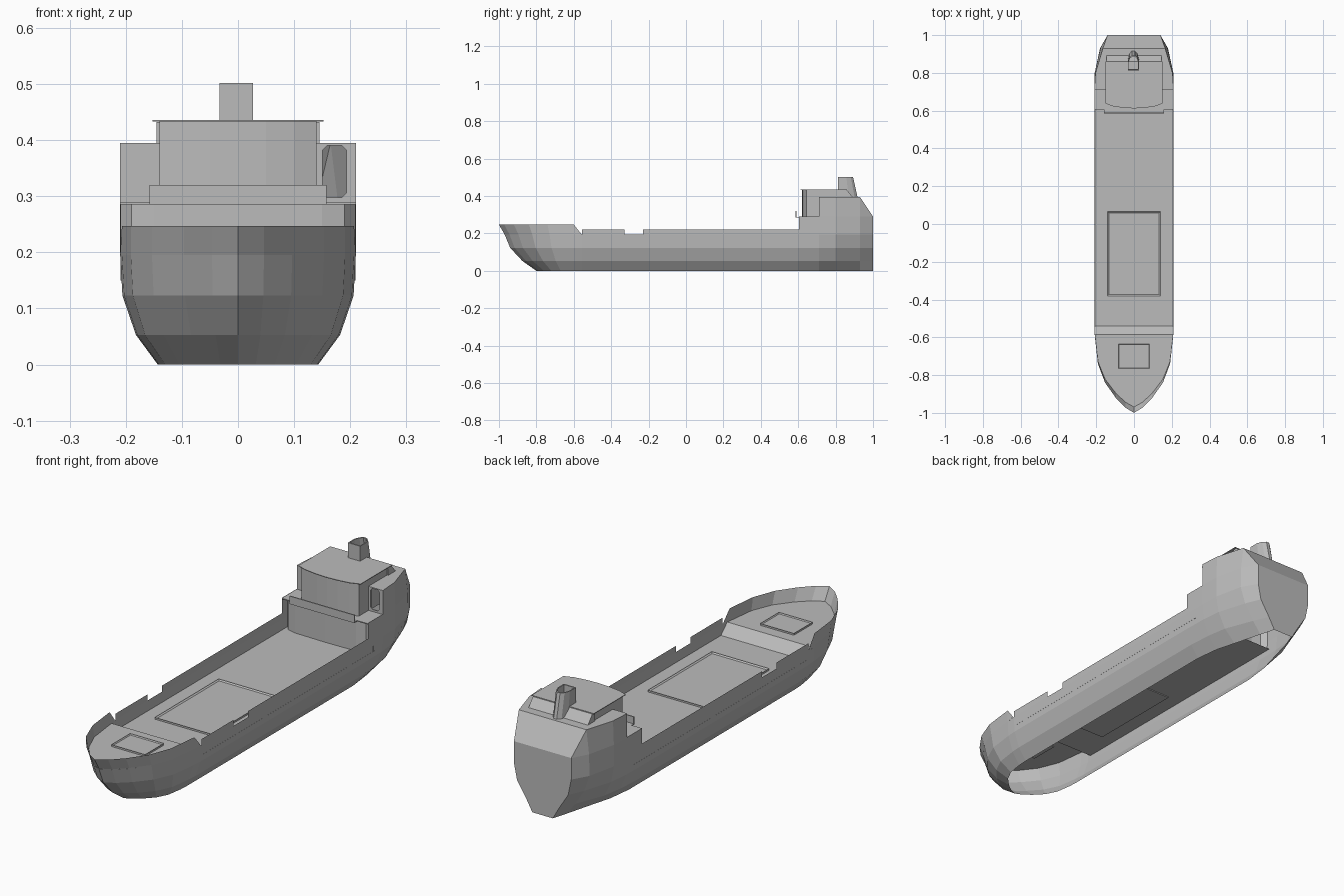
import bpy, bmesh
from mathutils import Vector

if "Cube" in bpy.data.objects:
    bpy.data.objects.remove(bpy.data.objects["Cube"], do_unlink=True)

GREY = (0.5, 0.5, 0.5, 1)
paint = bpy.data.materials.new("plain_grey")
paint.use_nodes = True
paint.diffuse_color = GREY
paint.node_tree.nodes["Principled BSDF"].inputs["Base Color"].default_value = GREY


def finish(name, bm, mirror=False):
    bmesh.ops.remove_doubles(bm, verts=bm.verts, dist=0.0002)
    bmesh.ops.recalc_face_normals(bm, faces=bm.faces)
    mesh = bpy.data.meshes.new(name)
    bm.to_mesh(mesh)
    bm.free()
    mesh.materials.append(paint)
    ob = bpy.data.objects.new(name, mesh)
    bpy.context.collection.objects.link(ob)
    if mirror:
        mod = ob.modifiers.new("mirror", 'MIRROR')
        mod.use_clip = True
    return ob


def skin(name, *strips, mirror=True):
    """Each strip is a list of equally long rows of points, joined by quads."""
    bm = bmesh.new()
    for rows in strips:
        grid = [[bm.verts.new(p) for p in row] for row in rows]
        for a, b in zip(grid, grid[1:]):
            for i in range(len(a) - 1):
                bm.faces.new((a[i], a[i + 1], b[i + 1], b[i]))
    bmesh.ops.dissolve_degenerate(bm, dist=0.0002, edges=bm.edges)
    return finish(name, bm, mirror)


def prism(name, pts, offset, mirror=False):
    """Closed solid swept from a flat outline by an offset."""
    bm = bmesh.new()
    face = bm.faces.new([bm.verts.new(p) for p in pts])
    out = bmesh.ops.extrude_face_region(bm, geom=[face], use_keep_orig=True)
    bmesh.ops.translate(bm, vec=Vector(offset),
                        verts=[v for v in out["geom"] if isinstance(v, bmesh.types.BMVert)])
    return finish(name, bm, mirror)


def box(name, x0, x1, y0, y1, z0, z1):
    return prism(name, [(x0, y0, z0), (x1, y0, z0), (x1, y1, z0), (x0, y1, z0)], (0, 0, z1 - z0))


def outline(half, z):
    """Full outline from a half profile that begins on the centreline."""
    return [(x, y, z) for x, y in half] + [(-x, y, z) for x, y in reversed(half) if x > 0]


# Hull waterlines: height, stem position, half breadth, and half breadths aft
DECK, FORE = 0.15, 0.192
levels = [(0, -0.80, 0.143, (0.13, 0.105, 0.07, 0.05)),
          (0.053, -0.875, 0.182, (0.175, 0.16, 0.11, 0.08)),
          (0.123, -0.94, 0.206, (0.204, 0.195, 0.155, 0.125)),
          (0.195, -0.97, 0.21, (0.21, 0.208, 0.18, 0.14))]
bow_curve = [(0, 0), (0.07, 0.22), (0.2, 0.46), (0.4, 0.73), (0.65, 0.91), (1, 0.985)]
aft = (0.71, 0.8, 0.93, 1.0)


def bow(z, stem, w):
    return [(w * f, stem + t * (-0.6 - stem), z) for t, f in bow_curve]


rows = [bow(z, s, w) + [(w, y, z) for y in (-0.555, -0.33, 0, 0.3, 0.6)]
        + [(x, y, z) for x, y in zip(widths, aft)] for z, s, w, widths in levels]
knuckle = bow(*levels[3][:3])
rim = bow(0.247, -1.0, 0.21)


def side(y0, y1, top):
    return [[(0.21, y0, 0.195), (0.21, y1, 0.195)], [(0.21, y0, top), (0.21, y1, top)]]


upper = [[(x, y, 0.29) for x, y in zip((0.21, 0.208, 0.178, 0.14), aft)],
         [(0.21, 0.71, 0.395), (0.204, 0.8, 0.395), (0.165, 0.93, 0.395), (0.14, 1.0, 0.29)]]
skin("hull", rows, [rows[3][-4:]] + upper)
skin("bow_bulwark", [knuckle + [(0.21, -0.56, 0.195)], rim + [(0.21, -0.56, 0.197)]])
skin("side_bulwark", side(-0.555, -0.33, 0.222), side(-0.23, 0.605, 0.222), side(0.605, 0.71, 0.29))

# Transom, sloping stern panel and top deck aft
edge = [r[-1] for r in rows] + [upper[0][-1]]
skin("transom", [[(0, 1.0, p[2]) for p in edge], edge])
top = upper[1][:3]
skin("stern_panel", [[(0, 0.93, 0.395), top[2]], [(0, 1.0, 0.29), edge[-1]]])
skin("aft_deck", [[(0, p[1], p[2]) for p in top], top])

# Decks
fore = [(x * 0.995, y, FORE) for x, y, z in knuckle] + [(0.208, -0.585, FORE)]
skin("forecastle_deck", [[(0, y, z) for x, y, z in fore], fore])
skin("main_deck", [[(0, -0.585, FORE), (0.208, -0.585, FORE)],
                   [(0, -0.54, DECK), (0.208, -0.54, DECK)],
                   [(0, 0.66, DECK), (0.208, 0.66, DECK)]])


# Hatches with an inset lid
def hatch(name, w, y0, y1, z, rim_w):
    ob = box(name, -w, w, y0, y1, z - 0.004, z + 0.008)
    bm = bmesh.new()
    bm.from_mesh(ob.data)
    bm.faces.ensure_lookup_table()
    lid = max(bm.faces, key=lambda f: f.calc_center_median().z)
    bmesh.ops.inset_region(bm, faces=[lid], thickness=rim_w)
    bmesh.ops.translate(bm, verts=lid.verts, vec=(0, 0, -0.005))
    bm.to_mesh(ob.data)
    bm.free()


hatch("cargo_hatch", 0.14, -0.38, 0.065, DECK, 0.009)
hatch("fore_hatch", 0.082, -0.765, -0.635, FORE, 0.005)

# Lower house front and bridge deck with its front screen
front = [(0, 0.607), (0.15, 0.61), (0.19, 0.62), (0.209, 0.645)]
skin("lower_house_front", [[(x, y, DECK) for x, y in front], [(x, y, 0.287) for x, y in front]])
prism("bridge_deck", outline([(0, 0.585), (0.158, 0.585), (0.158, 0.605), (0.21, 0.605),
                              (0.21, 0.712)], 0.285) , (0, 0, 0.004))
box("bridge_screen", -0.158, 0.158, 0.585, 0.59, 0.287, 0.32)

# Wheelhouse, roof and sloping casing behind it
prism("wheelhouse", outline([(0, 0.62), (0.05, 0.622), (0.1, 0.63), (0.14, 0.643),
                             (0.14, 0.855)], 0.287), (0, 0, 0.147))
prism("roof", outline([(0, 0.612), (0.055, 0.615), (0.11, 0.623), (0.152, 0.638),
                       (0.152, 0.86)], 0.433), (0, 0, 0.003))
prism("rear_casing", [(-0.145, 0.84, 0.39), (-0.145, 0.84, 0.432), (-0.145, 0.86, 0.432),
                      (-0.145, 0.895, 0.39)], (0.29, 0, 0))

# Aft block front walls, with a doorway on the left
box("right_wall", -0.21, -0.138, 0.71, 0.714, 0.287, 0.395)
wall = box("left_wall", 0.138, 0.21, 0.71, 0.714, 0.287, 0.395)
x0, x1, z0, z1, c = 0.151, 0.193, 0.298, 0.39, 0.008
cutter = prism("doorway_cutter", [(x0 + c, 0.7, z0), (x1 - c, 0.7, z0), (x1, 0.7, z0 + c),
                                  (x1, 0.7, z1 - c), (x1 - c, 0.7, z1), (x0 + c, 0.7, z1),
                                  (x0, 0.7, z1 - c), (x0, 0.7, z0 + c)], (0, 0.03, 0))
cutter.hide_render = True
cutter.hide_viewport = True
cut = wall.modifiers.new("doorway", 'BOOLEAN')
cut.operation = 'DIFFERENCE'
cut.solver = 'EXACT'
cut.object = cutter

# Raked open funnel, flat in front and rounded behind
plan = [(-1, 0), (1, 0), (1, 0.55), (0.7, 0.85), (0.25, 1), (-0.25, 1), (-0.7, 0.85), (-1, 0.55), (-1, 0)]


def ring(depth, z, s=1.0):
    return [(-0.003 + 0.03 * s * x, 0.813 + depth * (0.5 + s * (y - 0.5)), z) for x, y in plan]


skin("funnel", [ring(0.105, 0.39), ring(0.08, 0.502), ring(0.08, 0.502, 0.85),
                ring(0.09, 0.45, 0.85)], mirror=False)
